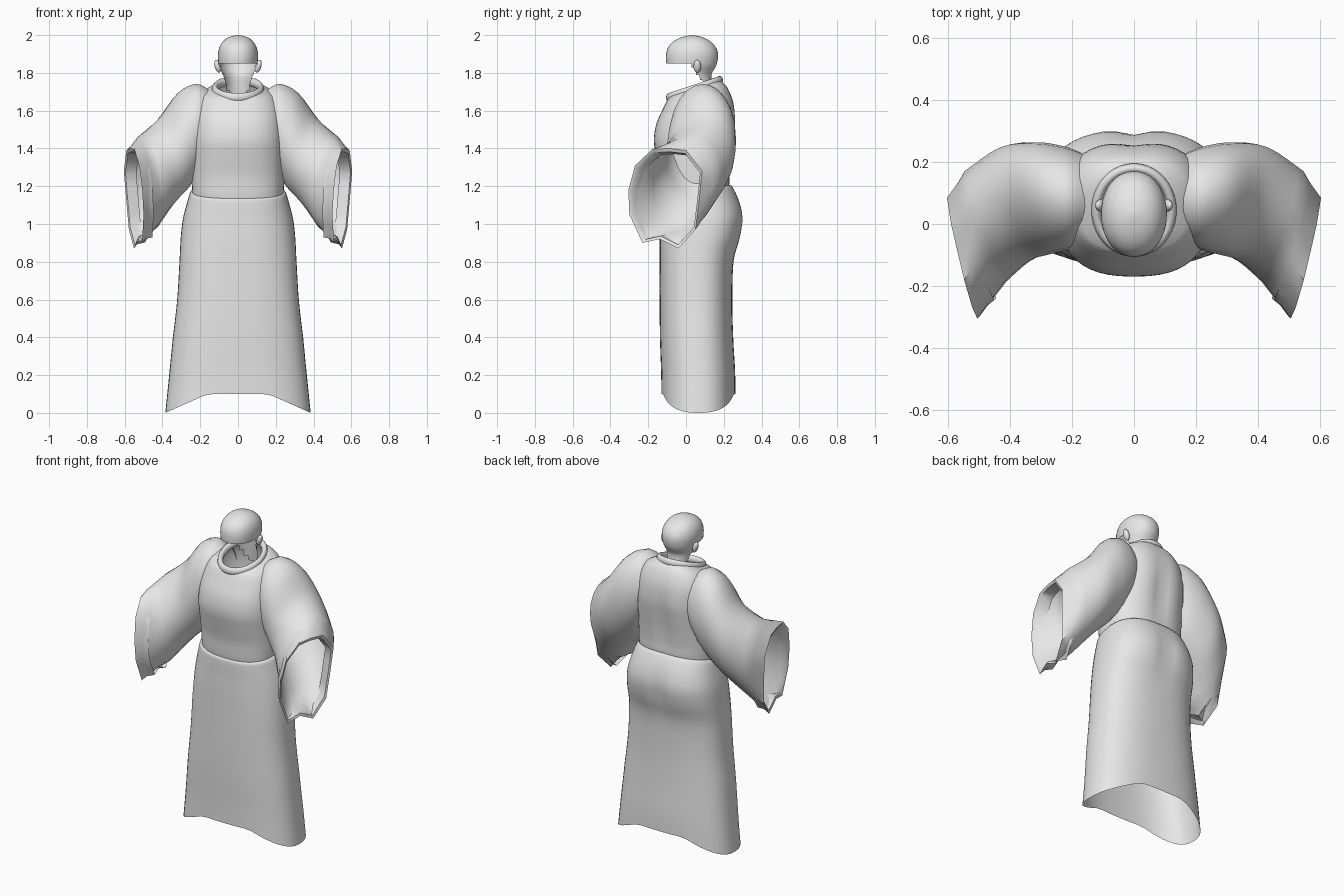
import bpy, bmesh, math
from mathutils import Vector

if "Cube" in bpy.data.objects:
    bpy.data.objects.remove(bpy.data.objects["Cube"])

cloth = bpy.data.materials.new("light_grey")
cloth.diffuse_color = (0.8, 0.8, 0.8, 1)
cloth.use_nodes = True
cloth.node_tree.nodes["Principled BSDF"].inputs["Base Color"].default_value = cloth.diffuse_color


def smooth_rows(rows, steps):
    """Catmull-Rom interpolation through rows of numbers."""
    out = []
    for i in range(len(rows) - 1):
        a, b, c, d = (rows[max(i - 1, 0)], rows[i], rows[i + 1],
                      rows[min(i + 2, len(rows) - 1)])
        for s in range(steps):
            t = s / steps
            out.append([0.5 * (2 * q + (r - p) * t + (2 * p - 5 * q + 4 * r - w) * t * t
                               + (3 * q - p - 3 * r + w) * t ** 3)
                        for p, q, r, w in zip(a, b, c, d)])
    return out + [list(rows[-1])]


def loft(name, rings, keep=None, cap_end=False, mirror=False, angle=60):
    """Skin closed rings of points into one smooth object."""
    bm = bmesh.new()
    loops = [[bm.verts.new(p) for p in r] for r in rings]
    n = len(loops[0])
    for a, b in zip(loops, loops[1:]):
        for i in range(n):
            quad = (a[i], a[(i + 1) % n], b[(i + 1) % n], b[i])
            mid = sum((v.co for v in quad), Vector()) / 4
            if keep is None or keep(mid):
                bm.faces.new(quad)
    if cap_end:
        bm.faces.new(loops[-1])
    bmesh.ops.delete(bm, geom=[v for v in bm.verts if not v.link_faces], context='VERTS')
    bmesh.ops.recalc_face_normals(bm, faces=bm.faces)
    me = bpy.data.meshes.new(name)
    bm.to_mesh(me)
    bm.free()
    ob = bpy.data.objects.new(name, me)
    bpy.context.collection.objects.link(ob)
    finish(ob, mirror, angle)
    return ob


def finish(ob, mirror=False, angle=60):
    ob.data.materials.append(cloth)
    bpy.ops.object.select_all(action='DESELECT')
    bpy.context.view_layer.objects.active = ob
    ob.select_set(True)
    bpy.ops.object.shade_smooth_by_angle(angle=math.radians(angle))
    if mirror:
        ob.modifiers.new("mirror", 'MIRROR').use_mirror_merge = False


def oval(row, power=2.5, n=48):
    """Row: front z, back z, half width, front y, back y."""
    zf, zb, w, yf, yb = row
    pts = []
    for i in range(n):
        t = 2 * math.pi * i / n
        c, s = math.cos(t), math.sin(t)
        x = w * math.copysign(abs(c) ** (2 / power), c)
        k = math.copysign(abs(s) ** (2 / power), s)
        y = (yf + yb) / 2 + k * (yb - yf) / 2
        pts.append(Vector((x, y, zf + (zb - zf) * (k + 1) / 2)))
    return pts


def groove(rings, z_mid, z_span, depth):
    """Press a soft vertical valley into the middle of the back."""
    for r in rings:
        for p in r:
            if p.y > 0.12:
                p.y -= depth * math.exp(-(p.x / 0.05) ** 2 - ((p.z - z_mid) / z_span) ** 2)


# Skirt: flared tube with a hem that drops at the sides
skirt = [oval(r) for r in smooth_rows([
    (0.10, 0.10, 0.385, -0.13, 0.262),
    (0.22, 0.22, 0.368, -0.132, 0.26),
    (0.40, 0.40, 0.345, -0.138, 0.25),
    (0.60, 0.60, 0.322, -0.14, 0.245),
    (0.80, 0.80, 0.310, -0.14, 0.253),
    (0.93, 0.93, 0.303, -0.14, 0.29),
    (1.02, 1.03, 0.292, -0.138, 0.305),
    (1.09, 1.12, 0.272, -0.138, 0.285),
    (1.13, 1.20, 0.253, -0.135, 0.245),
    (1.135, 1.205, 0.235, -0.12, 0.225)], 4)]
groove(skirt, 1.0, 0.13, 0.018)
for r in skirt:
    for p in r:
        drop = max(0, (abs(p.x) - 0.16) / 0.225)
        p.z -= 0.1 * drop * max(0, 1 - (p.z - 0.1) / 0.3)
loft("skirt", skirt)

# Robe body from waist to neckline
body = [oval(r) for r in smooth_rows([
    (1.08, 1.10, 0.235, -0.115, 0.21),
    (1.15, 1.20, 0.242, -0.128, 0.232),
    (1.25, 1.27, 0.245, -0.135, 0.235),
    (1.35, 1.36, 0.246, -0.155, 0.245),
    (1.44, 1.45, 0.246, -0.17, 0.258),
    (1.53, 1.54, 0.240, -0.157, 0.266),
    (1.61, 1.64, 0.225, -0.122, 0.255),
    (1.655, 1.715, 0.195, -0.10, 0.225),
    (1.67, 1.75, 0.155, -0.09, 0.195),
    (1.68, 1.76, 0.125, -0.08, 0.175)], 4)]
groove(body, 1.42, 0.2, 0.02)
loft("robe_body", body)

# Rolled collar: a tilted tube around the neckline
collar = []
for i in range(41):
    t = 2 * math.pi * i / 40
    out = Vector((math.cos(t), math.sin(t), 0))
    mid = Vector((0.122 * out.x, 0.045 + 0.135 * out.y, 1.715 + 0.045 * out.y))
    collar.append([mid + out * 0.016 * math.cos(a) + Vector((0, 0, 0.024 * math.sin(a)))
                   for a in (2 * math.pi * j / 10 for j in range(10))])
loft("collar", collar)

# Wide sleeve: each row holds top, bottom, front and back points
N = 24
sleeve_rows = [
    (0.16, 0.08, 1.725, 0.20, 0.08, 1.32, 0.18, -0.06, 1.50, 0.17, 0.235, 1.50),
    (0.22, 0.09, 1.745, 0.22, 0.09, 1.25, 0.22, -0.09, 1.48, 0.23, 0.245, 1.50),
    (0.31, 0.10, 1.69, 0.26, 0.09, 1.18, 0.28, -0.11, 1.43, 0.32, 0.252, 1.46),
    (0.41, 0.09, 1.55, 0.34, 0.05, 1.09, 0.35, -0.125, 1.34, 0.43, 0.245, 1.34),
    (0.52, 0.01, 1.46, 0.44, -0.02, 0.97, 0.42, -0.19, 1.22, 0.54, 0.17, 1.23)]
sleeve = []


def sleeve_ring(row):
    top, bottom, front, back = (Vector(row[i:i + 3]) for i in (0, 3, 6, 9))
    mid = (top + bottom + front + back) / 4
    return [mid + (top - bottom) / 2 * math.cos(a) + (front - back) / 2 * math.sin(a)
            for a in (2 * math.pi * i / N for i in range(N))]


# Uneven cuff outline (y, z), from the top round the front
cuff_yz = [(-0.09, 1.40), (-0.18, 1.395), (-0.27, 1.31), (-0.305, 1.18), (-0.30, 1.05),
           (-0.23, 0.90), (-0.14, 0.92), (-0.04, 0.87), (0.05, 0.97), (0.07, 1.13),
           (0.085, 1.28), (0.0, 1.39)]
cuff = []
for i, (y, z) in enumerate(cuff_yz):
    y2, z2 = cuff_yz[(i + 1) % 12]
    for yy, zz in ((y, z), ((y + y2) / 2, (z + z2) / 2)):
        cuff.append(Vector((0.505 + (yy + 0.3) * 0.235 + (zz - 1.13) * 0.06, yy, zz)))
centre = sum(cuff, Vector()) / N
sleeve = [sleeve_ring(r) for r in smooth_rows(sleeve_rows, 4)]
last = sleeve[-1]
sleeve += [[a.lerp(b, t) for a, b in zip(last, cuff)] for t in (0.33, 0.67, 1)]
# Turned-in cuff lip
for scale, inset in ((0.93, 0.005), (0.88, 0.06)):
    sleeve.append([centre + (p - centre) * scale + Vector((-inset, inset * 0.6, 0))
                   for p in cuff])
loft("sleeve", sleeve, mirror=True, angle=50)

# Head: rounded skull, with only the nape continuing down into the collar
head = [oval(r, 2.1, 40) for r in smooth_rows([
    (1.64, 1.64, 0.09, -0.05, 0.15),
    (1.74, 1.74, 0.075, -0.04, 0.138),
    (1.79, 1.79, 0.082, -0.06, 0.135),
    (1.82, 1.82, 0.094, -0.09, 0.15),
    (1.85, 1.85, 0.103, -0.104, 0.164),
    (1.90, 1.90, 0.106, -0.105, 0.17),
    (1.94, 1.94, 0.097, -0.092, 0.155),
    (1.97, 1.97, 0.077, -0.062, 0.125),
    (1.99, 1.99, 0.047, -0.02, 0.085),
    (2.0, 2.0, 0.008, 0.025, 0.04)], 3)]
loft("head", head, cap_end=True,
     keep=lambda m: m.z > 1.845 or m.y > 0.03 + (1.845 - m.z) * 0.6)

# Ears
bpy.ops.mesh.primitive_uv_sphere_add(segments=16, ring_count=10, radius=1)
ear = bpy.context.object
ear.name = "ear"
for v in ear.data.vertices:
    x, y, z = v.co
    v.co = (0.108 + 0.016 * x + 0.008 * z, 0.06 + 0.02 * y, 1.835 + 0.034 * z)
finish(ear, mirror=True)
